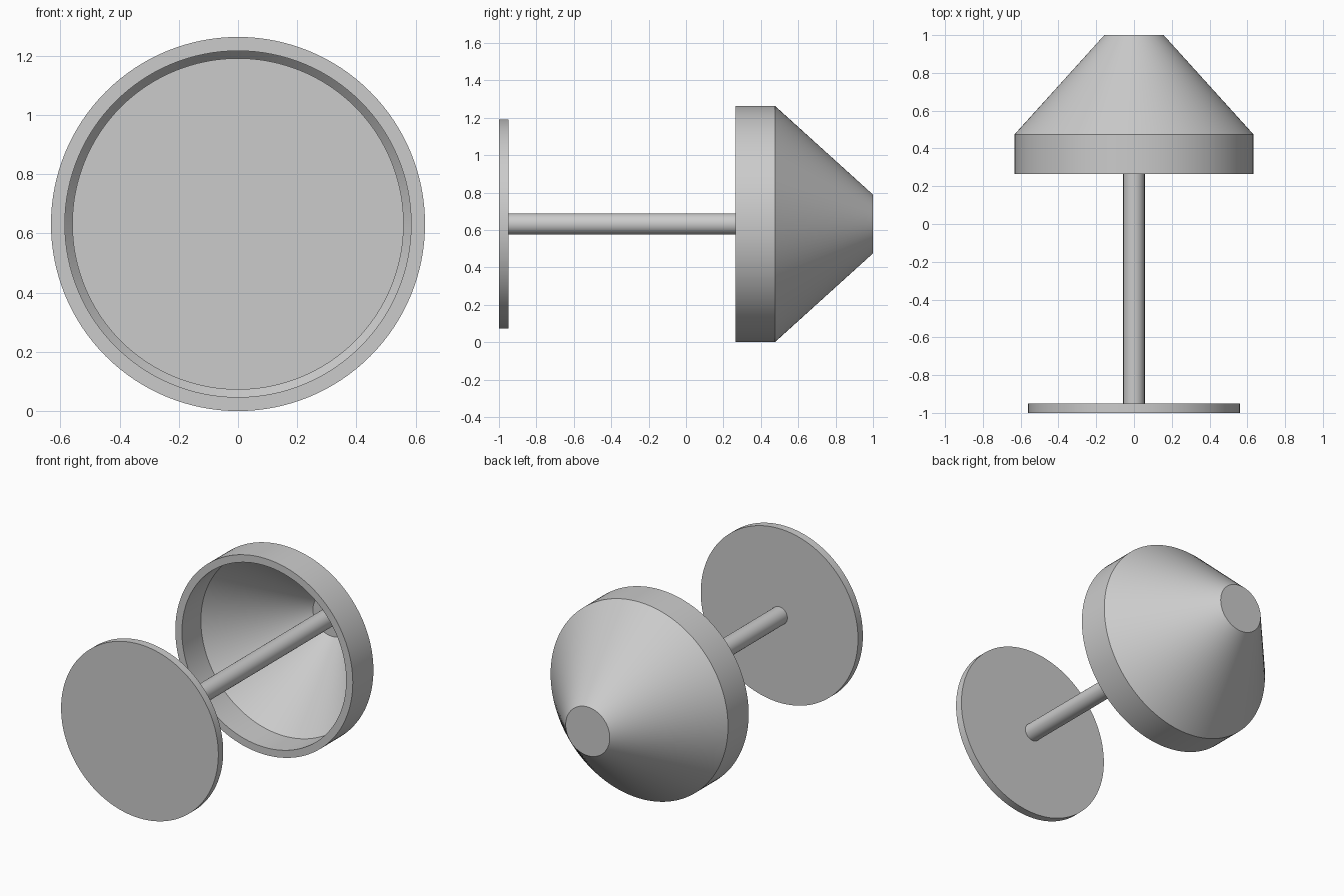
import bpy
import bmesh
import math
from mathutils import Matrix, Vector

if "Cube" in bpy.data.objects:
    bpy.data.objects.remove(bpy.data.objects["Cube"], do_unlink=True)

AXIS_Z = 0.632   # height of the common axis, which runs along y
SEGMENTS = 128

grey = bpy.data.materials.new("plain_grey")
grey.use_nodes = True
colour = (0.6, 0.6, 0.6, 1.0)
grey.diffuse_color = colour
grey.node_tree.nodes["Principled BSDF"].inputs["Base Color"].default_value = colour


def turned_part(name, profile, segments=SEGMENTS):
    """Spin a (radius, y) profile, starting and ending on the axis, about y."""
    bm = bmesh.new()
    verts = [bm.verts.new((r, y, 0)) for r, y in profile]
    edges = [bm.edges.new(pair) for pair in zip(verts, verts[1:])]
    bmesh.ops.spin(bm, geom=verts + edges, cent=(0, 0, 0), axis=(0, 1, 0),
                   angle=2 * math.pi, steps=segments, use_merge=True)
    bmesh.ops.remove_doubles(bm, verts=bm.verts, dist=1e-5)
    bmesh.ops.recalc_face_normals(bm, faces=bm.faces)
    mesh = bpy.data.meshes.new(name)
    bm.to_mesh(mesh)
    bm.free()
    mesh.materials.append(grey)
    obj = bpy.data.objects.new(name, mesh)
    obj.location = (0, 0, AXIS_Z)
    bpy.context.collection.objects.link(obj)
    bpy.ops.object.select_all(action="DESELECT")
    obj.select_set(True)
    bpy.context.view_layer.objects.active = obj
    bpy.ops.object.shade_smooth_by_angle(angle=math.radians(25))
    return obj


# Thin round plate at the front
turned_part("front_disc", [(0, -1.0), (0.56, -1.0), (0.56, -0.95), (0, -0.95)])

# Rod joining the plate to the floor of the hollow shell
turned_part("connecting_rod", [(0, -0.96), (0.057, -0.96), (0.057, 0.97), (0, 0.97)], 64)

# Hollow shell: straight rim, then a truncated cone, with a parallel inner wall
turned_part("conical_shell", [
    (0, 1.0), (0.157, 1.0), (0.632, 0.475), (0.632, 0.265),
    (0.585, 0.265), (0.585, 0.458), (0.135, 0.955), (0, 0.955)])
